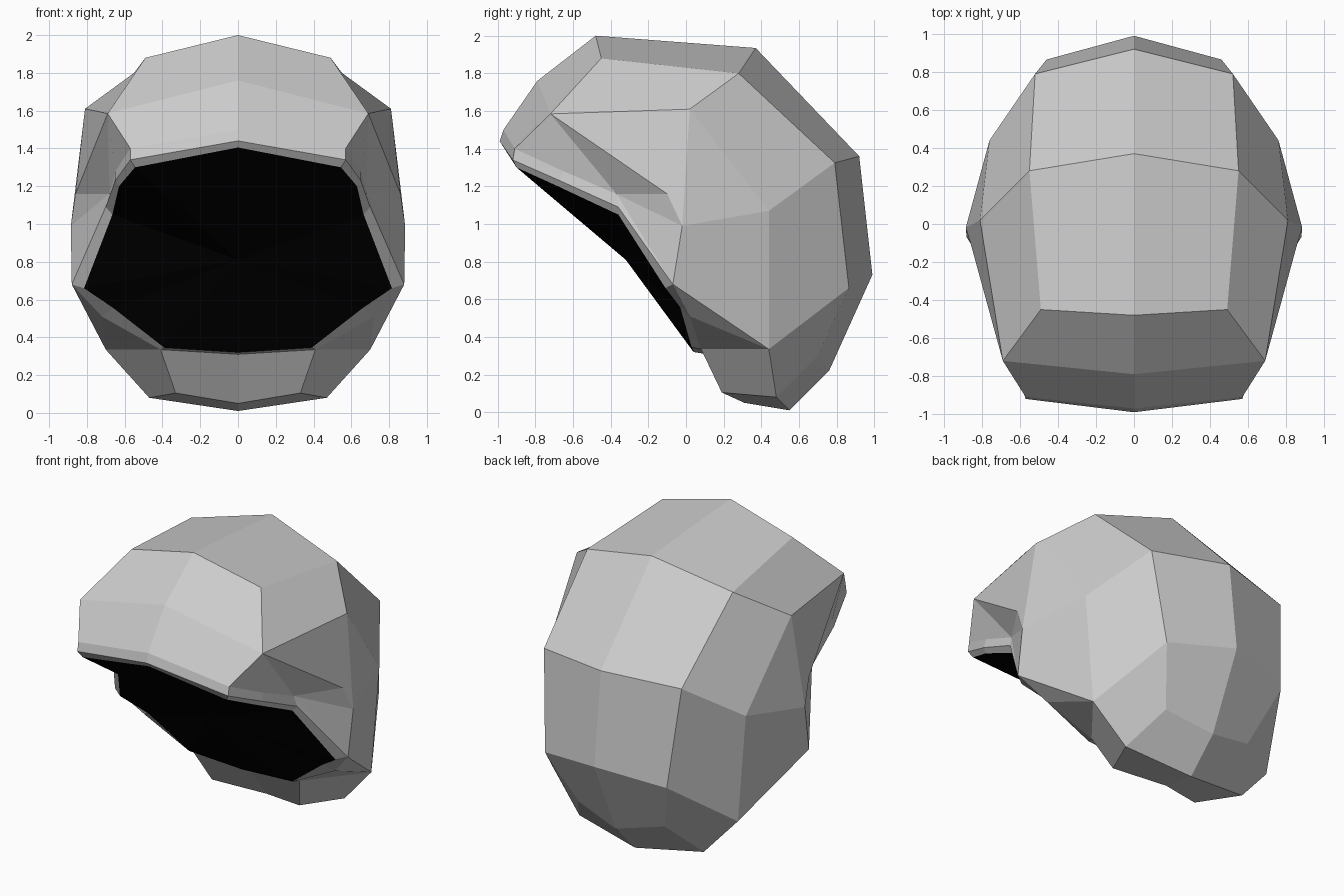
import bpy
import bmesh
from mathutils import Vector

default_cube = bpy.data.objects.get("Cube")
if default_cube:
    bpy.data.objects.remove(default_cube, do_unlink=True)


def make_material(name, level):
    material = bpy.data.materials.new(name)
    material.use_nodes = True
    colour = (level, level, level, 1)
    material.diffuse_color = colour
    shader = next(n for n in material.node_tree.nodes if n.type == 'BSDF_PRINCIPLED')
    shader.inputs["Base Color"].default_value = colour
    shader.inputs["Roughness"].default_value = 1
    return material


def strip(first, second):
    """Quads joining two equally long rows of points."""
    return [(first[i], first[i + 1], second[i + 1], second[i])
            for i in range(len(first) - 1)]


def build_half(name, faces, material):
    """Make one flat-faced half with outward normals, then mirror it."""
    bm = bmesh.new()
    made = {}
    for face in faces:
        corners = []
        for point in face:
            if point not in made:
                made[point] = bm.verts.new(point)
            corners.append(made[point])
        bm.faces.new(corners)
    bmesh.ops.recalc_face_normals(bm, faces=bm.faces[:])
    middle = Vector((0, 0.3, 0.95))
    outward = sum(f.normal.dot(f.calc_center_median() - middle) * f.calc_area()
                  for f in bm.faces)
    if outward < 0:
        bmesh.ops.reverse_faces(bm, faces=bm.faces[:])
    mesh = bpy.data.meshes.new(name)
    bm.to_mesh(mesh)
    bm.free()
    mesh.materials.append(material)
    obj = bpy.data.objects.new(name, mesh)
    bpy.context.collection.objects.link(obj)
    mirror = obj.modifiers.new("Mirror", 'MIRROR')
    mirror.use_axis[0] = True
    mirror.use_clip = True
    return obj


grey = make_material("hood grey", 0.6)
black = make_material("opening black", 0.0)

# Centre line of the hood, from the brim lip over the crown to the throat
centre = [(0, y, z) for y, z in (
    (-0.99, 1.44), (-0.97, 1.5), (-0.79, 1.76), (-0.48, 2), (0.37, 1.935),
    (0.92, 1.36), (0.99, 0.73), (0.76, 0.22), (0.55, 0.01), (0.31, 0.05),
    (0, 0.31))]
centre[-1] = (0, 0.1, 0.31)

# Matching line one panel out from the centre
lip = (0.57, -0.92, 1.34)
brim = (0.57, -0.91, 1.4)
temple = (0.69, -0.72, 1.585)
crown_front = (0.49, -0.45, 1.88)
crown_back = (0.55, 0.28, 1.8)
back_upper = (0.52, 0.79, 1.325)
back_lower = (0.46, 0.865, 0.66)
nape = (0.33, 0.7, 0.3)
base_back = (0.47, 0.48, 0.08)
base_front = (0.33, 0.19, 0.105)
throat = (0.41, 0.08, 0.335)
panel = [lip, brim, temple, crown_front, crown_back, back_upper, back_lower,
         nape, base_back, base_front, throat]

# Side of the hood and the cheek guard
side_top = (0.81, 0.02, 1.61)
side_mid = (0.76, 0.44, 1.07)
side_low = (0.7, 0.44, 0.335)
cheek_top = (0.86, -0.1, 1.16)
cheek_mid = (0.885, -0.02, 0.99)
cheek_low = (0.88, -0.07, 0.68)
notch_front = (0.65, -0.65, 1.28)
notch_front_lip = (0.65, -0.67, 1.23)
notch = (0.68, -0.37, 1.16)
notch_lip = (0.7, -0.36, 1.09)
jaw = (0.72, 0.02, 0.51)

hood_faces = strip(centre, panel)
hood_faces += strip(panel[3:8], [temple, side_top, side_mid, side_low, base_back])[1:3]
hood_faces += [
    (temple, crown_front, crown_back, side_top),
    (back_lower, nape, base_back, side_low),
    (side_low, base_back, base_front, throat),
    (temple, side_top, cheek_mid, cheek_top),
    (side_top, side_mid, cheek_mid),
    (cheek_mid, side_mid, side_low, cheek_low),
    (cheek_low, side_low, jaw),
    (jaw, side_low, throat),
    (temple, cheek_top, notch),
    (notch, cheek_top, cheek_mid),
    (notch, cheek_mid, cheek_low),
    (notch_lip, notch, cheek_low),
    (lip, brim, notch_front, notch_front_lip),
    (notch_front_lip, notch_front, notch, notch_lip),
    (brim, temple, notch, notch_front),
]
build_half("hood", hood_faces, grey)

# Narrow rim turned inwards around the opening
outer = [centre[0], lip, notch_front_lip, notch_lip, cheek_low, jaw, throat, centre[-1]]
inner = [(0, -0.96, 1.405), (0.545, -0.9, 1.3), (0.63, -0.68, 1.2),
         (0.665, -0.36, 1.05), (0.815, -0.11, 0.66), (0.66, -0.03, 0.555),
         (0.39, 0.03, 0.345), (0, 0.04, 0.32)]
build_half("opening_rim", strip(outer, inner), grey)

# Dark shallow fan filling the opening
hub = (0, -0.32, 0.81)
build_half("dark_opening", [(inner[i], inner[i + 1], hub) for i in range(len(inner) - 1)], black)
